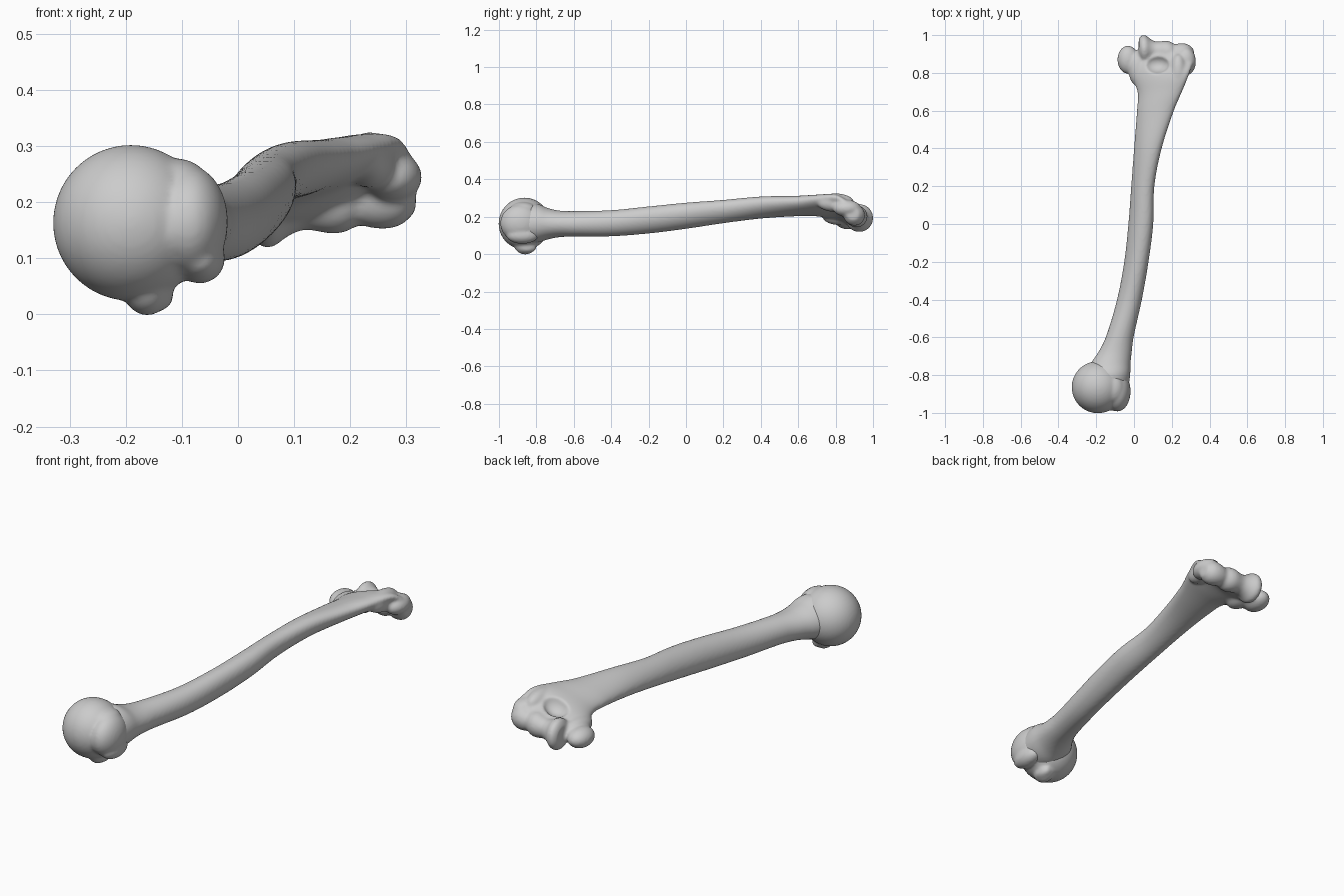
import bpy, bmesh
from math import sin, cos, pi
from mathutils import Matrix, Vector

if "Cube" in bpy.data.objects:
    bpy.data.objects.remove(bpy.data.objects["Cube"])


def add_blob(bm, center, radii):
    m = Matrix.Translation(center) @ Matrix.Diagonal((*radii, 1))
    bmesh.ops.create_uvsphere(bm, u_segments=40, v_segments=24, radius=1, matrix=m)


def add_loft(bm, rings):
    loops = [[bm.verts.new(p) for p in ring] for ring in rings]
    n = len(loops[0])
    faces = [bm.faces.new((a[i], a[(i + 1) % n], b[(i + 1) % n], b[i]))
             for a, b in zip(loops, loops[1:]) for i in range(n)]
    faces += [bm.faces.new(loops[0]), bm.faces.new(loops[-1])]
    bmesh.ops.recalc_face_normals(bm, faces=faces)


def interpolate(rows, steps=6):
    # smooth curve through table rows, first column is the position
    def slope(i):
        a, b = rows[max(i - 1, 0)], rows[min(i + 1, len(rows) - 1)]
        return [(q - p) / (b[0] - a[0]) for p, q in zip(a, b)]
    out = []
    for i in range(len(rows) - 1):
        a, b, sa, sb = rows[i], rows[i + 1], slope(i), slope(i + 1)
        h = b[0] - a[0]
        for k in range(steps):
            t = k / steps
            w = 3 * t * t - 2 * t ** 3
            out.append([p * (1 - w) + q * w + h * (u * (t ** 3 - 2 * t * t + t) + v * (t ** 3 - t * t))
                        for p, q, u, v in zip(a, b, sa, sb)])
    return out + [list(rows[-1])]


def make_object(name, bm):
    mesh = bpy.data.meshes.new(name)
    bm.to_mesh(mesh)
    bm.free()
    ob = bpy.data.objects.new(name, mesh)
    bpy.context.collection.objects.link(ob)
    return ob


def fuse(ob, voxel):
    r = ob.modifiers.new("fuse", 'REMESH')
    r.mode = 'VOXEL'
    r.voxel_size = voxel
    r.use_smooth_shade = True


def soften(ob, count):
    s = ob.modifiers.new("soften", 'SMOOTH')
    s.factor = 0.5
    s.iterations = count


# shaft sections: y, x min, x max, z min, z max, tilt
SECTIONS = [
    (-0.87, -0.24, -0.03, 0.06, 0.26, 0.0),
    (-0.80, -0.25, -0.02, 0.06, 0.27, 0.0),
    (-0.74, -0.23, -0.018, 0.078, 0.247, 0.0),
    (-0.68, -0.19, -0.012, 0.09, 0.233, 0.0),
    (-0.60, -0.15, -0.002, 0.094, 0.23, 0.0),
    (-0.40, -0.09, 0.042, 0.095, 0.235, 0.1),
    (-0.20, -0.052, 0.077, 0.11, 0.255, 0.2),
    (0.00, -0.03, 0.102, 0.135, 0.275, 0.25),
    (0.20, -0.015, 0.108, 0.165, 0.29, 0.3),
    (0.40, 0.0, 0.147, 0.19, 0.308, 0.4),
    (0.60, 0.015, 0.212, 0.203, 0.312, 0.5),
    (0.70, 0.018, 0.255, 0.202, 0.318, 0.65),
    (0.80, -0.025, 0.295, 0.18, 0.32, 0.85),
    (0.87, -0.05, 0.315, 0.155, 0.285, 0.8),
    (0.91, -0.03, 0.30, 0.155, 0.265, 0.8),
]
bm = bmesh.new()
rings = []
for y, x0, x1, z0, z1, tilt in interpolate(SECTIONS):
    ts = [2 * pi * i / 40 for i in range(40)]
    rings.append([((x0 + x1) / 2 + (x1 - x0) / 2 * cos(t), y,
                   (z0 + z1) / 2 + (z1 - z0) / 2 * sin(t + tilt)) for t in ts])
add_loft(bm, rings)

# elbow joint spool, turned about a slightly tilted axis: x, radius
SPOOL = [(0.025, 0.05), (0.04, 0.071), (0.062, 0.074), (0.09, 0.056), (0.12, 0.048),
         (0.17, 0.059), (0.195, 0.056), (0.215, 0.047), (0.24, 0.054), (0.27, 0.057),
         (0.295, 0.05), (0.317, 0.03)]
rings = []
for x, r in interpolate(SPOOL, 4):
    k = (x - 0.04) / 0.26
    c = Vector((x, 0.928 - 0.033 * k, 0.192 + 0.02 * k))
    rings.append([c + Vector((0, r * cos(2 * pi * i / 40), r * sin(2 * pi * i / 40)))
                  for i in range(40)])
add_loft(bm, rings)

# side knobs and ridges of the elbow end
for c, r in [((0.275, 0.86, 0.245), (0.053, 0.075, 0.045)),
             ((0.235, 0.80, 0.275), (0.045, 0.10, 0.05)),
             ((-0.032, 0.87, 0.18), (0.056, 0.075, 0.048)),
             ((0.02, 0.82, 0.20), (0.05, 0.09, 0.045))]:
    add_blob(bm, c, r)
shaft = make_object("shaft", bm)
fuse(shaft, 0.007)

# hollows above the elbow joint, back and front
cut = bmesh.new()
add_blob(cut, (0.115, 0.85, 0.31), (0.075, 0.055, 0.075))
add_blob(cut, (0.13, 0.83, 0.12), (0.07, 0.045, 0.065))
hollows = make_object("hollow_cutter", cut)
hollows.hide_render = True
hollows.hide_viewport = True
b = shaft.modifiers.new("hollows", 'BOOLEAN')
b.object = hollows
b.operation = 'DIFFERENCE'
b.solver = 'EXACT'
r2 = fuse(shaft, 0.0065)
soften(shaft, 8)

# rounded head with its large and small bumps
bm = bmesh.new()
for c, r in [((-0.191, -0.864, 0.163), (0.139, 0.138, 0.139)),
             ((-0.088, -0.885, 0.165), (0.07, 0.108, 0.10)),
             ((-0.112, -0.87, 0.232), (0.06, 0.075, 0.046)),
             ((-0.068, -0.875, 0.10), (0.045, 0.085, 0.045)),
             ((-0.10, -0.91, 0.16), (0.07, 0.08, 0.08)),
             ((-0.162, -0.86, 0.052), (0.045, 0.06, 0.054)),
             ((-0.145, -0.85, 0.035), (0.03, 0.05, 0.03))]:
    add_blob(bm, c, r)
head = make_object("head", bm)
fuse(head, 0.007)
soften(head, 8)
